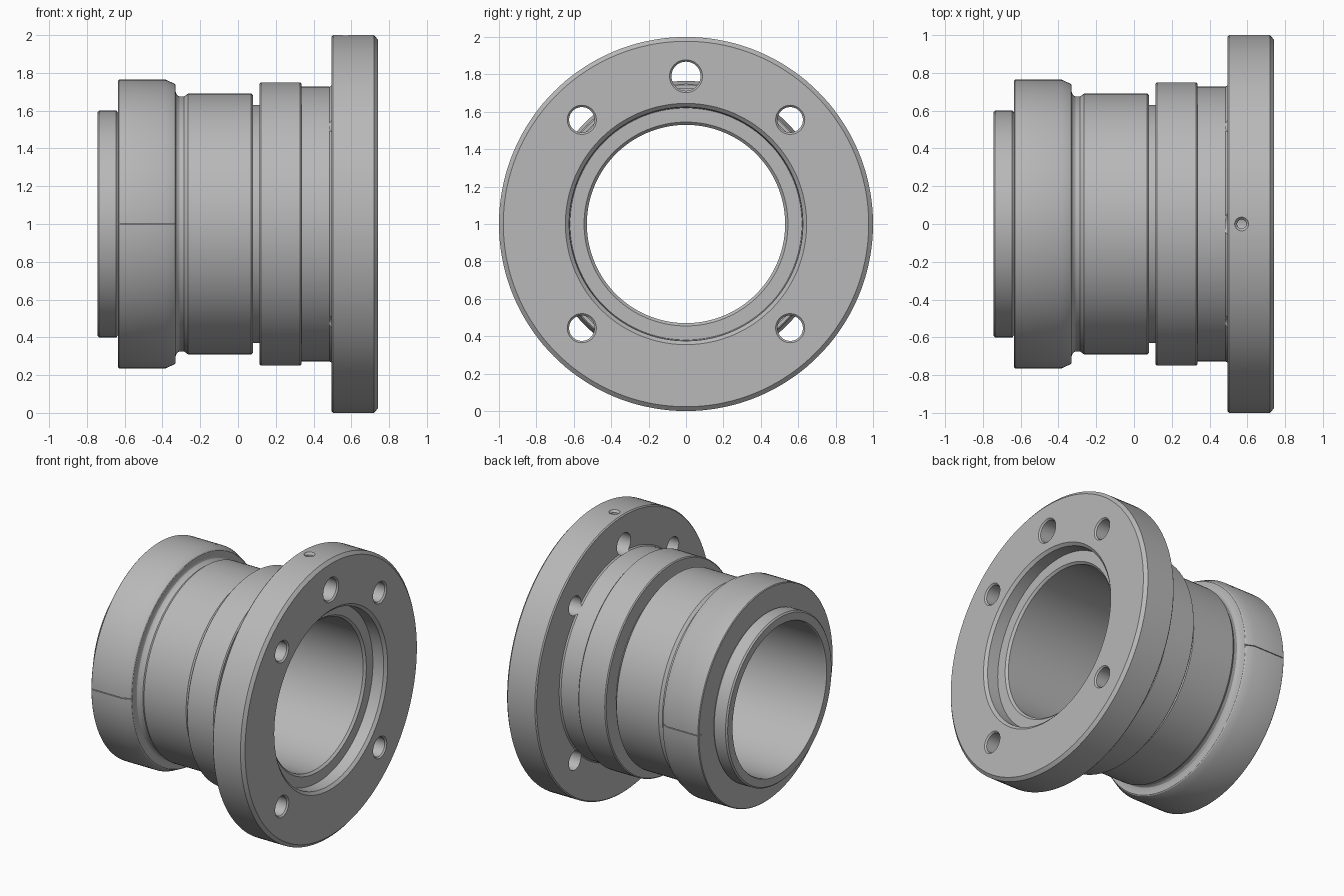
import bpy, bmesh, math
from mathutils import Matrix, Vector

cube = bpy.data.objects.get("Cube")
if cube:
    bpy.data.objects.remove(cube, do_unlink=True)

steel = bpy.data.materials.new("grey steel")
steel.use_nodes = True
GREY = (0.48, 0.48, 0.48, 1)
steel.diffuse_color = GREY
steel.node_tree.nodes["Principled BSDF"].inputs["Base Color"].default_value = GREY

AXIS = Matrix.Translation((0, 0, 1))


def lathe(name, profile, closed=True, steps=144, place=AXIS):
    """Revolve (x, radius) points around the x axis, then place the result."""
    bm = bmesh.new()
    rings = []
    for i in range(steps):
        a = 2 * math.pi * i / steps
        rings.append([bm.verts.new((x, r * math.sin(a), r * math.cos(a)))
                      for x, r in profile])
    n = len(profile)
    for i in range(steps):
        p, q = rings[i], rings[(i + 1) % steps]
        for j in range(n if closed else n - 1):
            k = (j + 1) % n
            bm.faces.new((p[j], p[k], q[k], q[j]))
    if not closed:
        bm.faces.new([ring[0] for ring in rings])
        bm.faces.new([ring[-1] for ring in rings])
    bmesh.ops.recalc_face_normals(bm, faces=bm.faces)
    bm.transform(place)
    return finish(name, bm)


def finish(name, bm):
    mesh = bpy.data.meshes.new(name)
    bm.to_mesh(mesh)
    bm.free()
    mesh.materials.append(steel)
    obj = bpy.data.objects.new(name, mesh)
    bpy.context.collection.objects.link(obj)
    return obj


def activate(obj):
    bpy.ops.object.select_all(action='DESELECT')
    obj.select_set(True)
    bpy.context.view_layer.objects.active = obj


def cut(obj, cutters):
    activate(obj)
    for c in cutters:
        c.hide_render = True
        mod = obj.modifiers.new("cut", 'BOOLEAN')
        mod.operation, mod.solver, mod.object = 'DIFFERENCE', 'EXACT', c
        bpy.ops.object.modifier_apply(modifier=mod.name)
        bpy.data.objects.remove(c, do_unlink=True)


def smooth(obj):
    activate(obj)
    bpy.ops.object.shade_smooth_by_angle(angle=math.radians(25))


# Sleeve with grooves, stepped ring, bolt flange and counterbored opening
body = lathe("flanged_sleeve", [
    (-0.745, 0.535), (-0.745, 0.59), (-0.735, 0.60), (-0.645, 0.60),
    (-0.635, 0.59), (-0.50, 0.59), (-0.50, 0.65), (-0.34, 0.675),
    (-0.285, 0.675), (-0.265, 0.69), (0.07, 0.69), (0.08, 0.68),
    (0.08, 0.63), (0.115, 0.63), (0.115, 0.743), (0.122, 0.75),
    (0.328, 0.75), (0.335, 0.743), (0.335, 0.727), (0.485, 0.727),
    (0.495, 0.735), (0.495, 0.992), (0.503, 1.0), (0.72, 1.0),
    (0.74, 0.977), (0.74, 0.645), (0.722, 0.625), (0.64, 0.62),
    (0.64, 0.545), (0.625, 0.53), (-0.735, 0.53)])


# Chamfered bolt holes and the larger locating hole
def flange_hole(y, z, r):
    return lathe("hole_cutter",
                 [(0.485, r), (0.73, r), (0.75, r + 0.02)],
                 closed=False, steps=40,
                 place=Matrix.Translation((0, y, 1 + z)))


holes = [flange_hole(sy * 0.557, sz * 0.557, 0.068)
         for sy in (-1, 1) for sz in (-1, 1)]
holes.append(flange_hole(0, 0.79, 0.078))

# Radial drilling in the top of the flange rim
upward = Matrix.Translation((0.57, 0, 0)) @ Matrix.Rotation(-math.pi / 2, 4, 'Y')
holes.append(lathe("drill_cutter", [(1.82, 0.024), (1.985, 0.024), (2.01, 0.046)],
                   closed=False, steps=28, place=upward))
cut(body, holes)
smooth(body)

# Split clamp collar with a rounded inner shoulder
collar = lathe("split_collar", [
    (-0.635, 0.57), (-0.635, 0.76), (-0.63, 0.765), (-0.385, 0.765),
    (-0.335, 0.742), (-0.33, 0.735), (-0.33, 0.70), (-0.325, 0.686),
    (-0.315, 0.677), (-0.295, 0.67), (-0.31, 0.64), (-0.40, 0.57)])

# Fine seam lines on both sides of the collar
seams = []
for side in (-1, 1):
    bm = bmesh.new()
    bmesh.ops.create_cube(bm, size=1)
    bm.transform(Matrix.LocRotScale(Vector((-0.48, side * 0.765, 1)), None,
                                    Vector((0.4, 0.07, 0.005))))
    seams.append(finish("seam_cutter", bm))
cut(collar, seams)
smooth(collar)
